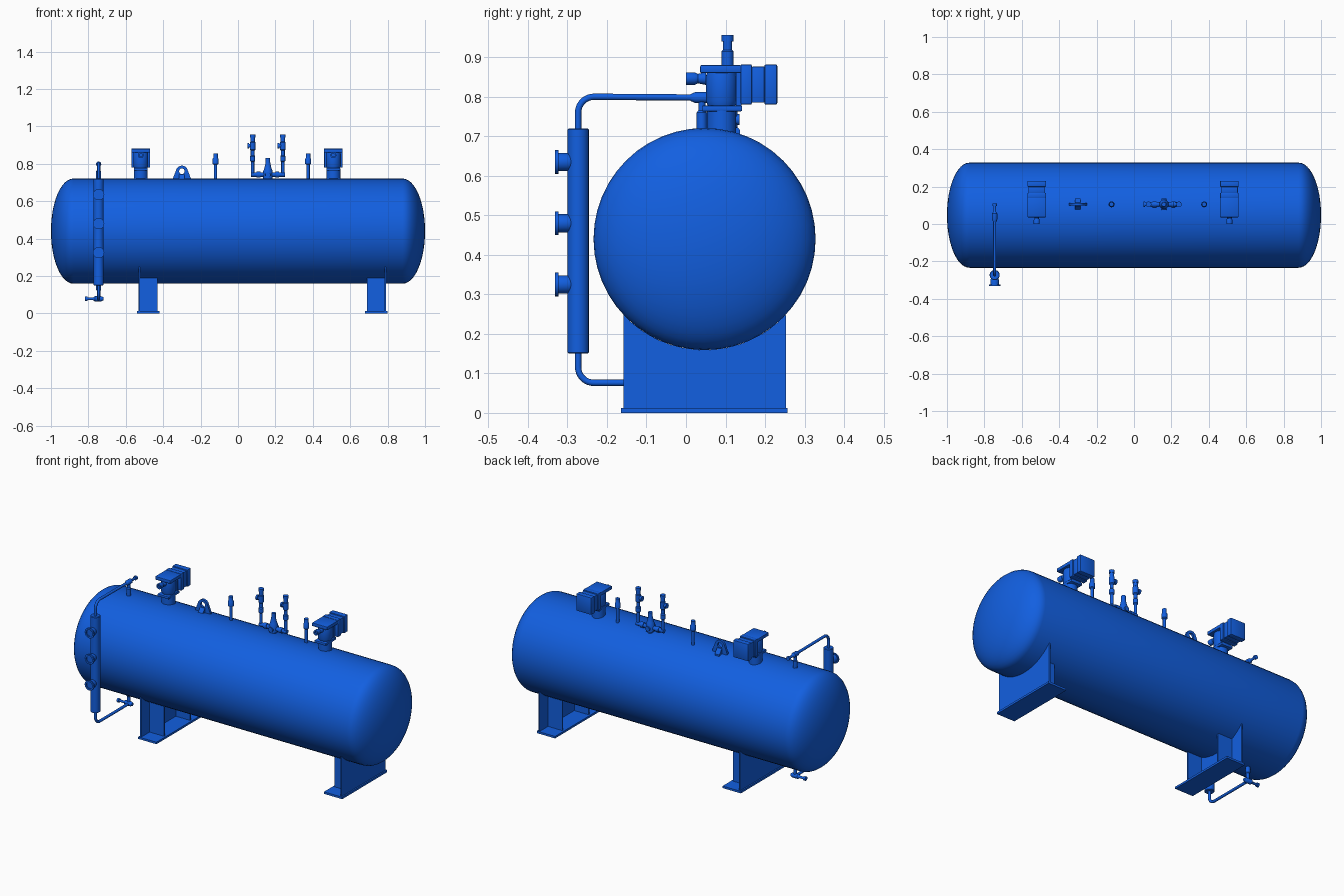
import bpy, bmesh
from math import pi, sin, cos, sqrt, radians
from mathutils import Vector, Matrix

if "Cube" in bpy.data.objects:
    bpy.data.objects.remove(bpy.data.objects["Cube"])

blue = bpy.data.materials.new("blue_paint")
blue.diffuse_color = (0.006, 0.115, 0.75, 1)
blue.use_nodes = True
blue.node_tree.nodes["Principled BSDF"].inputs["Base Color"].default_value = blue.diffuse_color
CY, CZ, R = 0.047, 0.44, 0.281      # tank axis and radius
TY = 0.105                          # line of the top fittings
GX, GY = -0.745, -0.273             # level gauge column
UP = (0, 0, 1)


def finish(ob, smooth=True):
    if not ob.data.materials:
        ob.data.materials.append(blue)
    bpy.ops.object.select_all(action='DESELECT')
    ob.select_set(True)
    bpy.context.view_layer.objects.active = ob
    if ob.type == 'CURVE':
        bpy.ops.object.convert(target='MESH')
    if smooth:
        bpy.ops.object.shade_smooth_by_angle(angle=radians(35))
    return ob


def from_bmesh(name, bm, smooth=True):
    me = bpy.data.meshes.new(name)
    bmesh.ops.recalc_face_normals(bm, faces=bm.faces)
    bm.to_mesh(me)
    bm.free()
    ob = bpy.data.objects.new(name, me)
    bpy.context.collection.objects.link(ob)
    return finish(ob, smooth)


def lathe(name, profile, origin, axis=UP, n=24):
    """Revolve (radius, height) points about an axis through origin."""
    bm = bmesh.new()
    rot = Vector(UP).rotation_difference(Vector(axis)).to_matrix().to_4x4()
    m = Matrix.Translation(origin) @ rot
    rings = [[bm.verts.new(m @ Vector((r * cos(2 * pi * i / n), r * sin(2 * pi * i / n), h)))
              for i in range(n)] for r, h in profile]
    for a, b in zip(rings, rings[1:]):
        for i in range(n):
            bm.faces.new((a[i], a[(i + 1) % n], b[(i + 1) % n], b[i]))
    for k in (0, -1):
        if profile[k][0] > 0:
            bm.faces.new(rings[k])
    bmesh.ops.remove_doubles(bm, verts=bm.verts, dist=1e-6)
    return from_bmesh(name, bm)


def box(name, x0, x1, y0, y1, z0, z1, bevel=0):
    bm = bmesh.new()
    bmesh.ops.create_cube(bm, size=1)
    for v in bm.verts:
        v.co = ((x0 + x1) / 2 + v.co.x * (x1 - x0), (y0 + y1) / 2 + v.co.y * (y1 - y0),
                (z0 + z1) / 2 + v.co.z * (z1 - z0))
    if bevel:
        bmesh.ops.bevel(bm, geom=bm.edges[:], offset=bevel, segments=2, affect='EDGES', profile=0.5)
    return from_bmesh(name, bm, bool(bevel))


def prism(name, loops, thick, loc, rot):
    """Extruded flat plate; extra loops become holes."""
    cu = bpy.data.curves.new(name, 'CURVE')
    cu.dimensions, cu.fill_mode, cu.extrude = '2D', 'BOTH', thick / 2
    for pts in loops:
        s = cu.splines.new('POLY')
        s.points.add(len(pts) - 1)
        for p, (x, y) in zip(s.points, pts):
            p.co = (x, y, 0, 1)
        s.use_cyclic_u = True
    ob = bpy.data.objects.new(name, cu)
    ob.location, ob.rotation_euler = loc, rot
    bpy.context.collection.objects.link(ob)
    return finish(ob)


def tube(name, pts, r):
    cu = bpy.data.curves.new(name, 'CURVE')
    cu.dimensions, cu.bevel_depth, cu.bevel_resolution, cu.use_fill_caps = '3D', r, 4, True
    s = cu.splines.new('POLY')
    s.points.add(len(pts) - 1)
    for p, c in zip(s.points, pts):
        p.co = (*c, 1)
    ob = bpy.data.objects.new(name, cu)
    bpy.context.collection.objects.link(ob)
    return finish(ob)


def arc(n, a0, a1):
    return [radians(a0 + (a1 - a0) * i / n) for i in range(n + 1)]


# Tank with domed heads
dome = [(R * sin(a), 0.88 + 0.12 * cos(a)) for a in arc(12, 0, 90)]
lathe("tank_shell", [(r, -h) for r, h in dome] + dome[::-1], (0, CY, CZ), (1, 0, 0), 48)

# Saddles: base plate, web cut to the tank curve, two ribs
for side, cx, s in (("left", -0.48, -1), ("right", 0.74, 1)):
    box(side + "_saddle_base", cx - 0.06, cx + 0.06, CY - 0.212, CY + 0.21, 0, 0.012)
    curve = [(-R * cos(a), -R * sin(a)) for a in arc(16, 43, 137)]
    web = [(curve[0][0], 0.01 - CZ)] + curve + [(curve[-1][0], 0.01 - CZ)]
    prism(side + "_saddle_web", [web], 0.008, (cx + s * 0.048, CY, CZ), (pi / 2, 0, pi / 2))
    for y in (CY - 0.123, CY + 0.123):
        xs = sorted((cx - s * 0.05, cx + s * 0.046))
        box(side + "_saddle_rib", *xs, y - 0.004, y + 0.004, 0.01, 0.2)

# Level gauge column with three sight ports
lathe("gauge_column", [(0.024, 0.15), (0.027, 0.153), (0.027, 0.717), (0.024, 0.72)], (GX, GY, 0))
port = [(0.012, 0), (0.02, 0.018), (0.023, 0.026), (0.023, 0.05), (0.03, 0.05),
        (0.03, 0.058), (0.02, 0.058), (0.02, 0.052), (0, 0.052)]
for z in (0.325, 0.48, 0.635):
    lathe("sight_port", port, (GX, GY, z), (0, -1, 0))

# Gauge pipes, bent back to the tank, with shut-off valves
B = 0.04
upper = [(GX, GY, 0.70)] + [(GX, GY + B - B * cos(a), 0.76 + B * sin(a)) for a in arc(8, 0, 90)]
lower = [(GX, GY, 0.17)] + [(GX, GY + B - B * cos(a), 0.116 - B * sin(a)) for a in arc(8, 0, 90)]
tube("upper_gauge_pipe", upper + [(GX, 0.02, 0.798)], 0.008)
tube("lower_gauge_pipe", lower + [(GX, 0.04, 0.076)], 0.008)
stop = [(0.009, 0), (0.014, 0.012), (0.014, 0.045), (0.009, 0.052), (0.007, 0.056),
        (0.007, 0.085), (0.012, 0.085), (0.012, 0.097), (0, 0.097)]
lathe("upper_gauge_valve", stop, (GX, 0.012, 0.798), (0, 1, 0), 16)
lathe("lower_gauge_valve", stop, (GX + 0.025, 0.04, 0.078), (-1, 0, 0), 16)
lathe("upper_gauge_nozzle", [(0.013, 0.70), (0.013, 0.76), (0.009, 0.765), (0.009, 0.795)],
      (GX, 0.04, 0), n=16)
lathe("lower_gauge_nozzle", [(0.009, 0.078), (0.009, 0.12), (0.013, 0.125), (0.013, 0.18)],
      (GX, 0.04, 0), n=16)

# Motorised valves on the tank top
for side, x in (("left", -0.52), ("right", 0.51)):
    y = 0.09
    lathe(side + "_valve_neck", [(0.037, 0.69), (0.037, 0.765)], (x, y, 0))
    box(side + "_valve_lower_flange", x - 0.037, x + 0.037, 0.04, 0.142, 0.763, 0.778, 0.003)
    lathe(side + "_valve_body", [(0.034, 0.775), (0.04, 0.79), (0.04, 0.85), (0.036, 0.865)], (x, y, 0))
    box(side + "_valve_top_plate", x - 0.05, x + 0.05, 0.036, 0.14, 0.86, 0.88, 0.003)
    box(side + "_valve_bracket", x - 0.03, x + 0.03, 0.126, 0.14, 0.775, 0.865)
    box(side + "_motor_front", x - 0.05, x + 0.05, 0.138, 0.167, 0.78, 0.882, 0.004)
    box(side + "_motor_middle", x - 0.045, x + 0.045, 0.165, 0.2, 0.785, 0.876, 0.003)
    box(side + "_motor_cover", x - 0.05, x + 0.05, 0.198, 0.231, 0.78, 0.882, 0.005)
    lathe(side + "_valve_outlet", [(0.016, 0), (0.012, 0.02), (0.016, 0.028), (0.016, 0.05),
                                   (0.008, 0.05), (0.008, 0.04), (0, 0.04)],
          (x, 0.05, 0.846), (0, -1, 0), 16)

# Lifting lug with eye and cross gusset
top = [(0.032 * cos(a), 0.758 + 0.032 * sin(a)) for a in arc(12, 15, 165)]
eye = [(0.015 * cos(a), 0.76 + 0.015 * sin(a)) for a in arc(16, 0, 360)[:-1]]
prism("lifting_lug", [[(0.048, 0.70)] + [(0.048, 0.722)] + top + [(-0.048, 0.722), (-0.048, 0.70)], eye],
      0.014, (-0.3, TY, 0), (pi / 2, 0, 0))
prism("lug_gusset", [[(-0.032, 0.69), (0.032, 0.69), (0.032, 0.715), (0.01, 0.743),
                      (-0.01, 0.743), (-0.032, 0.715)]],
      0.03, (-0.3, TY, 0), (pi / 2, 0, pi / 2))

# Small upright nozzles
for x in (-0.12, 0.375):
    lathe("service_nozzle", [(0.009, 0.69), (0.009, 0.795), (0.016, 0.8), (0.016, 0.826),
                             (0.012, 0.832), (0.012, 0.856), (0, 0.856)], (x, TY, 0), n=16)

# Twin relief valve manifold
MX = 0.16
lathe("manifold_bonnet", [(0.016, 0.69), (0.016, 0.718), (0.025, 0.722), (0.025, 0.762), (0.019, 0.775),
                          (0.012, 0.808), (0.012, 0.832), (0, 0.832)], (MX, TY, 0))
lathe("manifold_pipe", [(0.012, -0.09), (0.012, -0.06), (0.016, -0.06), (0.016, -0.04), (0.012, -0.04),
                        (0.012, 0.04), (0.016, 0.04), (0.016, 0.06), (0.012, 0.06), (0.012, 0.09)],
      (MX, TY, 0.742), (1, 0, 0), 16)
lathe("manifold_stem", [(0.014, -0.03), (0.014, 0.03)], (MX, TY, 0.742), (0, 1, 0), 16)
for x in (MX - 0.082, MX + 0.08):
    lathe("relief_valve", [(0.009, 0.735), (0.009, 0.81), (0.014, 0.815), (0.014, 0.84), (0.01, 0.845),
                           (0.01, 0.87), (0.015, 0.875), (0.015, 0.915), (0.012, 0.918), (0.012, 0.94),
                           (0.015, 0.94), (0.015, 0.956), (0, 0.956)], (x, TY, 0), n=16)
    lathe("relief_outlet", [(0.01, 0), (0.01, 0.018), (0.015, 0.018), (0.015, 0.028)],
          (x, TY, 0.896), (-1, 0, 0), 16)
